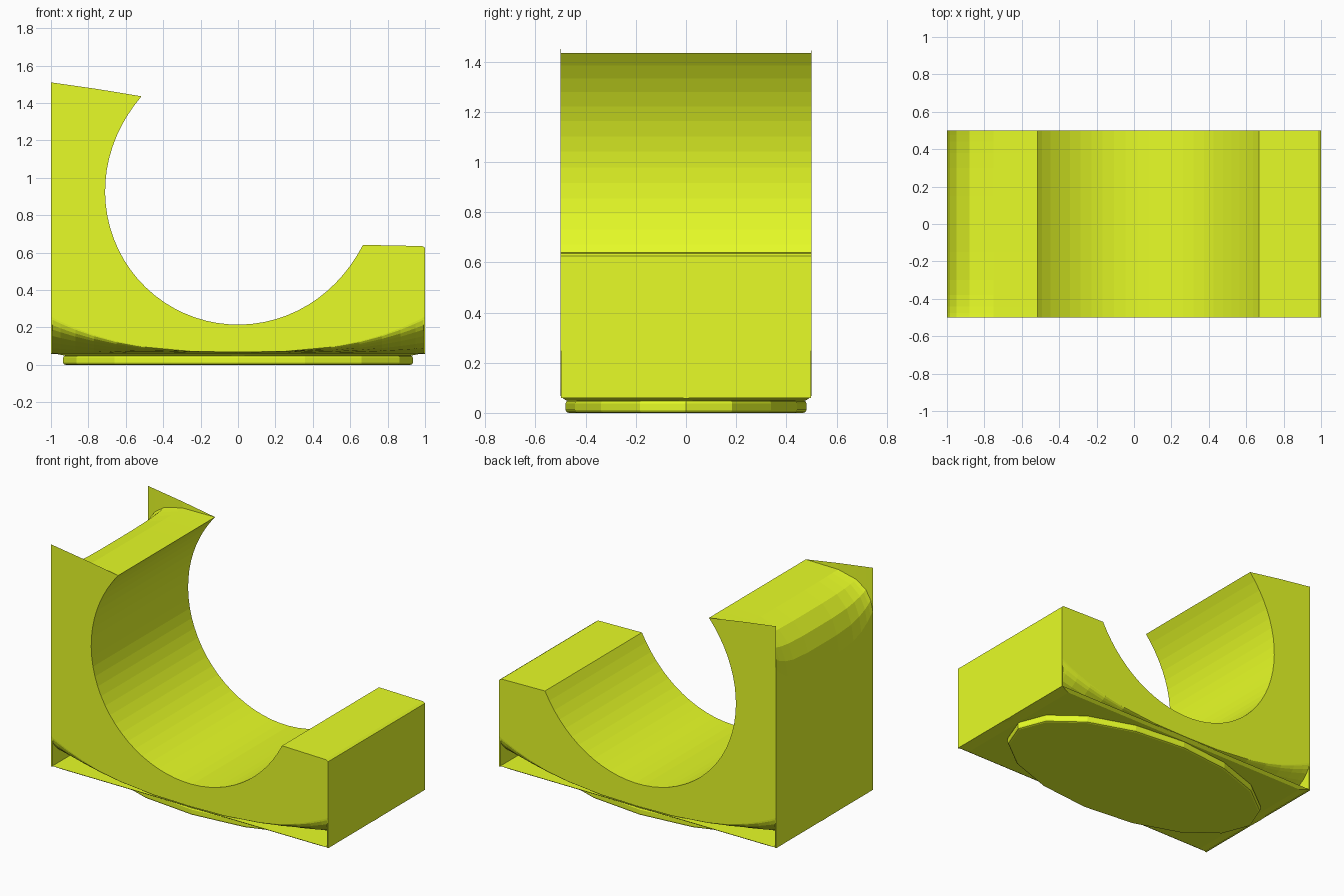
import bpy, bmesh, math

if "Cube" in bpy.data.objects:
    bpy.data.objects.remove(bpy.data.objects["Cube"])

mat = bpy.data.materials.new("lime")
mat.diffuse_color = (0.80, 0.98, 0.02, 1)
mat.use_nodes = True
mat.node_tree.nodes["Principled BSDF"].inputs["Base Color"].default_value = mat.diffuse_color


def finish(name, bm):
    bmesh.ops.recalc_face_normals(bm, faces=bm.faces)
    me = bpy.data.meshes.new(name)
    bm.to_mesh(me)
    bm.free()
    ob = bpy.data.objects.new(name, me)
    ob.data.materials.append(mat)
    bpy.context.collection.objects.link(ob)
    return ob


def box(name, x0, x1, y, z0, z1, flare=0.0):
    """Box whose lower edge can be pulled in by flare."""
    bm = bmesh.new()
    bmesh.ops.create_cube(bm, size=1)
    for v in bm.verts:
        low = v.co.z < 0
        v.co.x = x0 + flare * low if v.co.x < 0 else x1 - flare * low
        v.co.y = math.copysign(y - 0.3 * flare * low, v.co.y)
        v.co.z = z0 if low else z1
    return finish(name, bm)


# Cradle body: a profile repeated along the depth, hollowed by a round bore
CENTRE_Z, RADIUS, ARC = 0.925, 0.71, 40
ROUND = [(-1, 1.09), (-0.985, 1.20), (-0.95, 1.30), (-0.88, 1.38), (-0.75, 1.43)]
BOTTOM = [1, 0.95, 0.87, 0.77, 0.65, 0.5, 0.25, 0, -0.25, -0.5, -0.65, -0.77, -0.87, -0.95, -1]


def section(y):
    t = abs(y) / 0.5
    wall = t > 0.9999                           # the side sheets keep their tall points
    drop = 1 - 0.4 * t ** 4
    pts = []
    for x, z in ROUND:
        top = 1.44 + 0.07 * (-0.51 - x) / 0.49
        pts.append((x, top if wall else 1.437 + (z - 1.437) * drop))
    for i in range(ARC + 1):
        a = math.radians(135.3 + (337.0 - 135.3) * i / ARC)
        r = RADIUS + 0.016 * abs(2 * i / ARC - 1) ** 6
        pts.append((r * math.cos(a), CENTRE_Z + r * math.sin(a)))
    pts.append((0.985, 0.635))
    pts.append((1, 0.625))
    for x in BOTTOM:                            # underside is dished up at corners
        bowl = 1 - math.sqrt(1 - min(t, 1) ** 2.4)
        pts.append((x, 0.058 + 0.19 * abs(x) ** 2.8 * bowl + 0.01 * t ** 4))
    return pts


half = (0.5, 0.499, 0.49, 0.475, 0.44, 0.38, 0.3, 0.15)
bm = bmesh.new()
rings = []
for y in [-h for h in half] + [0] + list(reversed(half)):
    rings.append([bm.verts.new((x, y, z)) for x, z in section(y)])
for a, b in zip(rings, rings[1:]):
    for i in range(len(a)):
        j = (i + 1) % len(a)
        bm.faces.new((a[i], a[j], b[j], b[i]))
bm.faces.new(rings[0])
bm.faces.new(rings[-1])
finish("cradle_body", bm)

# Thin end skirts and the bottom plate below the dished underside
box("left_skirt", -1, -0.992, 0.499, 0.06, 0.27)
box("right_skirt", 0.992, 1, 0.499, 0.06, 0.27)
box("bottom_plate", -1, 1, 0.499, 0.05, 0.064, 0.07)

# Oval foot with a softened rim
bm = bmesh.new()
bmesh.ops.create_cone(bm, cap_ends=True, segments=16, radius1=1, radius2=1, depth=0.05)
for v in bm.verts:
    v.co = (0.935 * v.co.x, 0.48 * v.co.y, v.co.z + 0.025)
rims = [e for e in bm.edges if abs(e.verts[0].co.z - e.verts[1].co.z) < 0.001]
bmesh.ops.bevel(bm, geom=rims, offset=0.012, segments=2, profile=0.5, affect='EDGES')
finish("oval_foot", bm)
